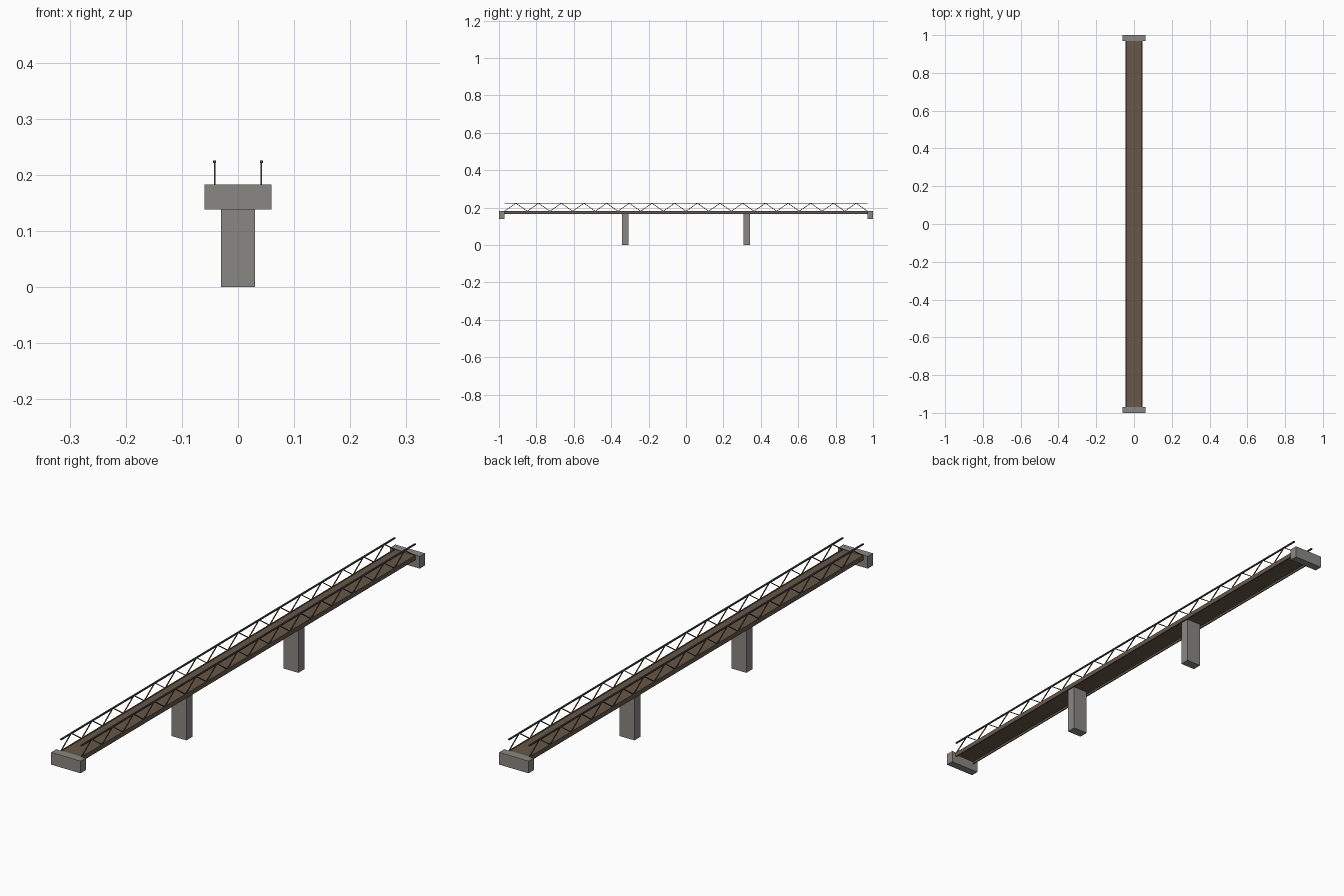
import bpy, bmesh
from mathutils import Vector, Matrix

if "Cube" in bpy.data.objects:
    bpy.data.objects.remove(bpy.data.objects["Cube"])


def material(name, rgb):
    m = bpy.data.materials.new(name)
    m.diffuse_color = (*rgb, 1)
    m.use_nodes = True
    m.node_tree.nodes["Principled BSDF"].inputs["Base Color"].default_value = m.diffuse_color
    return m


CONCRETE = material("concrete grey", (0.25, 0.245, 0.225))
BROWN = material("weathered brown", (0.135, 0.095, 0.067))
STEEL = material("dark steel", (0.07, 0.06, 0.052))


def finish(name, bm, mat):
    me = bpy.data.meshes.new(name)
    bm.to_mesh(me)
    bm.free()
    me.materials.append(mat)
    ob = bpy.data.objects.new(name, me)
    bpy.context.collection.objects.link(ob)
    return ob


def add_box(bm, x0, x1, y0, y1, z0, z1):
    mat = Matrix.Translation(((x0 + x1) / 2, (y0 + y1) / 2, (z0 + z1) / 2))
    bmesh.ops.create_cube(bm, size=1, matrix=mat @ Matrix.Diagonal((x1 - x0, y1 - y0, z1 - z0, 1)))


def box(name, mat, *dims):
    bm = bmesh.new()
    add_box(bm, *dims)
    return finish(name, bm, mat)


def add_bar(bm, a, b, w):
    # square bar between two points
    a, b = Vector(a), Vector(b)
    d = b - a
    rot = d.to_track_quat('Z', 'X').to_matrix().to_4x4()
    bmesh.ops.create_cube(bm, size=1, matrix=Matrix.Translation((a + b) / 2) @ rot
                          @ Matrix.Diagonal((w, w, d.length, 1)))


L, TOP, RAIL, BAYS = 0.97, 0.183, 0.2235, 16

# deck slab with a hanging girder along each edge
box("deck", BROWN, -0.042, 0.042, -L, L, 0.174, 0.181)

for s, side in ((-1, "left"), (1, "right")):
    x = s * 0.0415
    box(side + "_girder", BROWN, x - 0.002, x + 0.002, -L, L, 0.166, TOP)
    # top rail
    box(side + "_rail", STEEL, x - 0.0027, x + 0.0027, -L, L, RAIL - 0.0023, RAIL + 0.0023)
    # zigzag bracing
    bm = bmesh.new()
    step = 2 * L / BAYS
    for i in range(BAYS):
        y = -L + i * step
        add_bar(bm, (x, y, TOP - 0.002), (x, y + step / 2, RAIL), 0.003)
        add_bar(bm, (x, y + step / 2, RAIL), (x, y + step, TOP - 0.002), 0.003)
    finish(side + "_bracing", bm, STEEL)

# piers and end abutments
for s, end in ((-1, "front"), (1, "back")):
    box(end + "_pier", CONCRETE, -0.03, 0.03, s * 0.325 - 0.0175, s * 0.325 + 0.0175, 0, 0.174)
    y0, y1 = sorted((s * L, s * 1.0))
    box(end + "_abutment", CONCRETE, -0.06, 0.06, y0, y1, 0.138, TOP)
